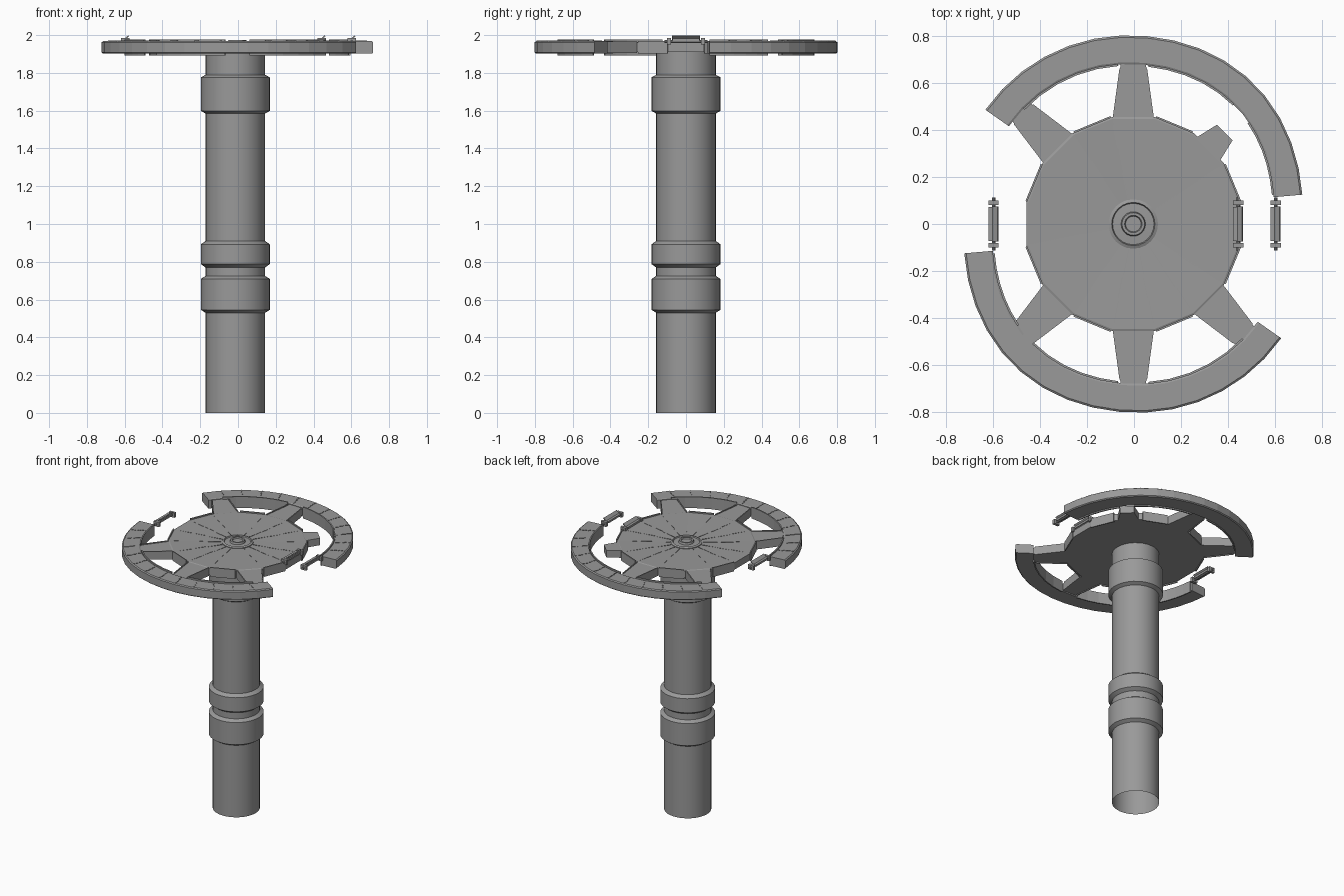
import bpy, bmesh
from math import sin, cos, pi, radians
from mathutils import Matrix, Vector

if "Cube" in bpy.data.objects:
    bpy.data.objects.remove(bpy.data.objects["Cube"])

MID = Vector((-0.003, 0.0))      # turning centre of the wheel
ARC = Vector((-0.021, 0.06))     # arc centre of a half ring, relative to MID
TOP = 1.968
GREY = bpy.data.materials.new("dark_grey")
GREY.diffuse_color = (0.32, 0.32, 0.32, 1)
GREY.use_nodes = True
GREY.node_tree.nodes["Principled BSDF"].inputs["Base Color"].default_value = GREY.diffuse_color


def make(name, bm):
    bmesh.ops.recalc_face_normals(bm, faces=bm.faces)
    me = bpy.data.meshes.new(name)
    bm.to_mesh(me)
    bm.free()
    me.materials.append(GREY)
    ob = bpy.data.objects.new(name, me)
    bpy.context.collection.objects.link(ob)
    return ob


def prism(bm, pts, z0, z1):
    """Extrude a flat outline between two heights."""
    lo = [bm.verts.new((x, y, z0)) for x, y in pts]
    hi = [bm.verts.new((x, y, z1)) for x, y in pts]
    bm.faces.new(lo[::-1])
    bm.faces.new(hi)
    for i in range(len(pts)):
        j = (i + 1) % len(pts)
        bm.faces.new((lo[i], lo[j], hi[j], hi[i]))


def lathe(name, profile, n, cx, offset=0.0):
    """Revolve (radius, z) points; the ends stay open unless radius is 0."""
    bm = bmesh.new()
    rings = []
    for r, z in profile:
        k = 1 if r == 0 else n
        rings.append([bm.verts.new((cx + r * cos(offset + 2 * pi * i / n),
                                    r * sin(offset + 2 * pi * i / n), z)) for i in range(k)])
    for a, b in zip(rings, rings[1:]):
        for i in range(n):
            j = (i + 1) % n
            f = [a[i % len(a)], a[j % len(a)], b[j % len(b)], b[i % len(b)]]
            bm.faces.new(list(dict.fromkeys(f)))
    return make(name, bm)


def smooth(ob):
    bpy.ops.object.select_all(action='DESELECT')
    ob.select_set(True)
    bpy.context.view_layer.objects.active = ob
    bpy.ops.object.shade_smooth_by_angle(angle=radians(30))


def polar(r, deg, turn):
    """Point on a half ring (slightly bulged near 45 degrees), turned about the wheel centre."""
    a = radians(deg)
    if 0 < deg < 90:
        r += 0.015 * sin(2 * a) ** 2
    p = ARC + Vector((r * cos(a), r * sin(a)))
    return MID + p * (-1 if turn else 1)


def spin(pts, deg):
    m = Matrix.Rotation(radians(deg), 2)
    return [MID + m @ Vector(p) for p in pts]


# column with three chamfered collars
def collar(z0, z1, c):
    return [(0.158, z0), (0.183, z0 + c), (0.183, z1 - c), (0.158, z1)]

smooth(lathe("column", [(0.158, 0)] + collar(0.53, 0.725, 0.016) + collar(0.77, 0.91, 0.018)
             + collar(1.585, 1.79, 0.014) + [(0.158, 1.915)], 32, -0.014))

# sixteen sided deck, gently dished, with fine radial seams
R = 0.455 / cos(pi / 16)
lathe("deck", [(0, 1.91), (R, 1.91), (R, 1.96), (R - 0.008, 1.963), (0.1, 1.955), (0, 1.955)],
      16, MID.x, pi / 16)
bm = bmesh.new()
for k in range(16):
    for r0, r1, s in ((0.11, 0.22, 0.002), (0.23, 0.32, -0.002), (0.33, 0.43, 0.002)):
        prism(bm, spin([(r0, s - 0.001), (r1, s - 0.001), (r1, s + 0.001), (r0, s + 0.001)],
                       11.25 + 22.5 * k), 1.953, 1.956 + 0.02 * (r1 - 0.1))
make("deck_seams", bm)

# stepped hub
smooth(lathe("hub", [(0.105, 1.95), (0.105, 1.96), (0.092, 1.966), (0.088, 1.958), (0.052, 1.96),
                     (0.048, 1.974), (0.037, 1.974), (0.033, 1.966), (0, 1.966)], 24, MID.x))

# spokes with thin side strips, and one spoke broken off short
bm = bmesh.new()
for a in (90, 135, 225, 270, 315):
    prism(bm, spin([(0.43, -0.087), (0.69, -0.052), (0.69, 0.052), (0.43, 0.087)], a), 1.91, 1.96)
    for s in (-1, 1):
        prism(bm, spin([(0.455, s * 0.087), (0.66, s * 0.059), (0.66, s * 0.052),
                        (0.455, s * 0.08)], a), 1.905, 1.966)
make("spokes", bm)
bm = bmesh.new()
prism(bm, spin([(0.43, -0.075), (0.55, -0.047), (0.55, 0.047), (0.43, 0.075)], 45), 1.91, 1.962)
make("broken_spoke", bm)

# edge strips on the deck between spokes
bm = bmesh.new()
for k in range(8):
    prism(bm, spin([(0.453, -0.085), (0.461, -0.085), (0.461, 0.085), (0.453, 0.085)],
                   22.5 + 45 * k), 1.902, 1.97)
make("deck_edge_strips", bm)

# two half rings with chamfered rims, seams and inner lining
SEG = 16
section = [(0.62, 1.902), (0.735, 1.902), (0.742, 1.908), (0.742, 1.962), (0.734, TOP),
           (0.628, TOP), (0.62, 1.964)]
for turn, side in enumerate(("back", "front")):
    bm = bmesh.new()
    rows = []
    for i in range(SEG + 1):
        a = 5 + 140 * i / SEG
        rows.append([bm.verts.new((*polar(r, a, turn), z)) for r, z in section])
    for a, b in zip(rows, rows[1:]):
        for i in range(len(section)):
            j = (i + 1) % len(section)
            bm.faces.new((a[i], a[j], b[j], b[i]))
    bm.faces.new(rows[0])
    bm.faces.new(rows[-1])
    make(side + "_half_ring", bm)

    bm = bmesh.new()
    for i in range(1, 13):
        a = 5 + 140 * i / 13
        zig = [(0.63, -0.6), (0.66, -0.5), (0.665, 0.3), (0.69, 0.2), (0.695, 0.8), (0.733, 0.6)]
        pts = [polar(r, a + d, turn) for r, d in zig]
        pts += [polar(r, a + d + 0.25, turn) for r, d in reversed(zig)]
        prism(bm, pts, TOP - 0.002, TOP + 0.0025)
    make(side + "_ring_seams", bm)

    bm = bmesh.new()
    for a0, a1 in ((6, 36), (45, 82), (94, 136)):
        st = [a0 + (a1 - a0) * i / 5 for i in range(6)]
        for p, q in zip(st, st[1:]):
            prism(bm, [polar(0.613, p, turn), polar(0.622, p, turn),
                       polar(0.622, q, turn), polar(0.613, q, turn)], 1.893, 1.976)
    make(side + "_ring_lining", bm)

# loose hinge pieces: pin, two end blocks, a body and a tilted plate
for name, x in (("left_hinge", -0.597), ("inner_right_hinge", 0.443), ("outer_right_hinge", 0.602)):
    bm = bmesh.new()

    def box(c, s, tilt=0.0):
        m = (Matrix.Translation(c) @ Matrix.Rotation(radians(tilt), 4, 'Y')
             @ Matrix.Diagonal((*s, 1)))
        bmesh.ops.create_cube(bm, size=1, matrix=m)

    for s in (-1, 1):
        box((x, s * 0.09, 1.967), (0.044, 0.02, 0.034))
    box((x - 0.004, 0, 1.974), (0.036, 0.144, 0.014))
    box((x + 0.007, 0, 1.986), (0.03, 0.15, 0.007), -42)
    bmesh.ops.create_cone(bm, cap_ends=True, segments=10, radius1=0.008, radius2=0.008, depth=0.225,
                          matrix=Matrix.Translation((x, 0, 1.966)) @ Matrix.Rotation(pi / 2, 4, 'X'))
    make(name, bm)
